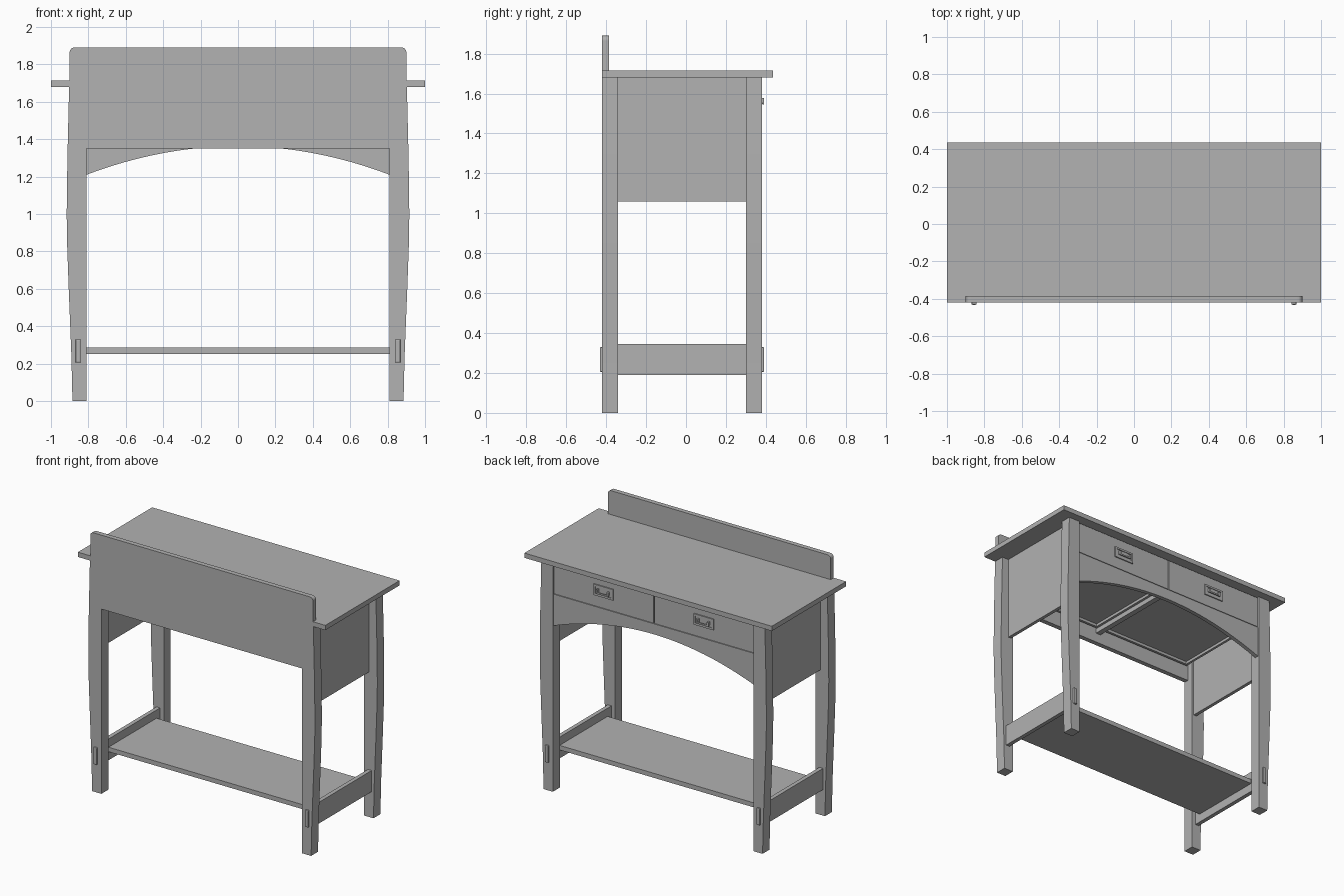
import bpy
import bmesh
import math
from mathutils import Vector

old = bpy.data.objects.get("Cube")
if old:
    bpy.data.objects.remove(old, do_unlink=True)

grey = bpy.data.materials.new("plain_grey")
grey.use_nodes = True
COLOUR = (0.445, 0.445, 0.445, 1)
grey.diffuse_color = COLOUR
grey.node_tree.nodes["Principled BSDF"].inputs["Base Color"].default_value = COLOUR


def finish(name, bm, bevel=0):
    bmesh.ops.recalc_face_normals(bm, faces=bm.faces)
    mesh = bpy.data.meshes.new(name)
    bm.to_mesh(mesh)
    bm.free()
    mesh.materials.append(grey)
    obj = bpy.data.objects.new(name, mesh)
    bpy.context.collection.objects.link(obj)
    if bevel:
        mod = obj.modifiers.new("soft_edges", "BEVEL")
        mod.width = bevel
        mod.segments = 2
    return obj


def box(name, x, y, z, bevel=0):
    bm = bmesh.new()
    bmesh.ops.create_cube(bm, size=1)
    for v in bm.verts:
        v.co = [lo + (c + 0.5) * (hi - lo) for c, (lo, hi) in zip(v.co, (x, y, z))]
    return finish(name, bm, bevel)


def extrude(name, points, axis, start, end):
    """Extrude a flat outline along y (points are x, z) or z (points are x, y)."""
    bm = bmesh.new()
    place = (lambda a, b: (a, start, b)) if axis == "y" else (lambda a, b: (a, b, start))
    face = bm.faces.new([bm.verts.new(place(a, b)) for a, b in points])
    moved = bmesh.ops.extrude_face_region(bm, geom=[face])["geom"]
    step = Vector((0, end - start, 0) if axis == "y" else (0, 0, end - start))
    bmesh.ops.translate(bm, vec=step, verts=[g for g in moved if isinstance(g, bmesh.types.BMVert)])
    return finish(name, bm)


def mirrored(points):
    """Complete a right-half outline with its reflection."""
    return points + [(-x, b) for x, b in reversed(points)]


BACK, FRONT = -0.42, 0.38      # outer faces of the two leg pairs
LEG = 0.08                     # leg depth
IN = 0.81                      # inner face of the legs
UNDER, TOP = 1.68, 1.715       # table top
BOARD = -0.385                 # inner face of the upright board
SILL = 1.44                    # bottom of the drawer fronts

# Table top, notched around the upright board
extrude("table_top", mirrored([(0.9, BOARD), (0.9, BACK), (1.0, BACK), (1.0, 0.437)]),
        "z", UNDER, TOP)

# Upright board with rounded top corners, running down between the legs
r = 0.025
corner = [(0.9 - r + r * math.cos(a), 1.89 - r + r * math.sin(a))
          for a in (math.pi / 2 * i / 6 for i in range(7))]
extrude("upright_board", mirrored([(IN, 1.35), (IN, UNDER), (0.9, UNDER)] + corner),
        "y", BACK, BOARD)

# Bowed legs with through tenons
bow = [(0.885, 0), (0.891, 0.25), (0.905, 0.6), (0.914, 0.85), (0.916, 1.0),
       (0.912, 1.3), (0.903, UNDER)]
for side, sx in (("left", 1), ("right", -1)):
    outline = [(sx * x, z) for x, z in [(IN, 0)] + bow + [(IN, UNDER)]]
    tenon_x = sorted((sx * 0.841, sx * 0.869))
    for end, y0, y1 in (("board", BACK, BACK + LEG), ("drawer", FRONT - LEG, FRONT)):
        extrude(f"{side}_{end}_leg", outline, "y", y0, y1)
        tenon_y = (BACK - 0.012, BACK + 0.02) if end == "board" else (FRONT - 0.02, FRONT + 0.012)
        box(f"{side}_{end}_tenon", tenon_x, tenon_y, (0.205, 0.33), 0.006)

    # Side panel and low stretcher
    span = (BACK + LEG, FRONT - LEG)
    box(f"{side}_panel", sorted((sx * 0.825, sx * 0.85)), span, (1.06, UNDER))
    box(f"{side}_stretcher", sorted((sx * 0.84, sx * 0.87)), span, (0.19, 0.345))

# Low shelf
box("shelf", (-0.84, 0.84), (-0.295, 0.26), (0.252, 0.285))

# Arched apron
arch = []
for i in range(25):
    x = IN - 2 * IN * i / 24
    arch.append((x, 1.363 - 0.153 * (x / IN) ** 2))
extrude("arched_apron", arch + [(-IN, SILL), (IN, SILL)], "y", 0.34, 0.37)

# Centre runner between the drawers
box("centre_runner", (-0.02, 0.02), (BOARD, 0.345), (1.42, UNDER))


def ring(name, x, y, z, width, depth):
    """Rectangular frame facing +y."""
    cx, hx, cz, hz = x, width / 2, z, depth / 2
    t = 0.014
    for tag, xr, zr in (("upper", (cx - hx, cx + hx), (cz + hz - t, cz + hz)),
                        ("lower", (cx - hx, cx + hx), (cz - hz, cz - hz + t)),
                        ("left", (cx + hx - t, cx + hx), (cz - hz + t, cz + hz - t)),
                        ("right", (cx - hx, cx - hx + t), (cz - hz + t, cz + hz - t))):
        box(f"{name}_{tag}", xr, y, zr)


# Drawers: flush front, open box with raised bottom, recessed pull
for side, sx in (("left", 1), ("right", -1)):
    name = f"{side}_drawer"
    mid = sx * 0.405
    box(f"{name}_front", (mid - 0.401, mid + 0.401), (0.345, 0.37), (SILL + 0.004, UNDER - 0.006))
    lo, hi = mid - 0.38, mid + 0.38
    y0, y1 = -0.37, 0.345
    wall = (1.45, 1.64)
    box(f"{name}_bottom", (lo, hi), (y0, y1), (1.47, 1.48))
    box(f"{name}_back", (lo, hi), (y0, y0 + 0.018), wall)
    for tag, a in (("outer", lo), ("inner", hi - 0.018)):
        box(f"{name}_{tag}_wall", (a, a + 0.018), (y0, y1), wall)

    # Pull: back plate, raised rim, posts and bail
    pz = 1.565
    box(f"{name}_pull_plate", (mid - 0.075, mid + 0.075), (0.369, 0.373), (pz - 0.035, pz + 0.035))
    ring(f"{name}_pull_rim", mid, (0.369, 0.378), pz, 0.16, 0.08)
    for tag, px in (("left", mid + 0.043), ("right", mid - 0.043)):
        box(f"{name}_{tag}_post", (px - 0.007, px + 0.007), (0.372, 0.392), (pz - 0.012, pz + 0.014), 0.002)
    box(f"{name}_bail", (mid - 0.05, mid + 0.05), (0.382, 0.392), (pz - 0.02, pz - 0.008), 0.003)
